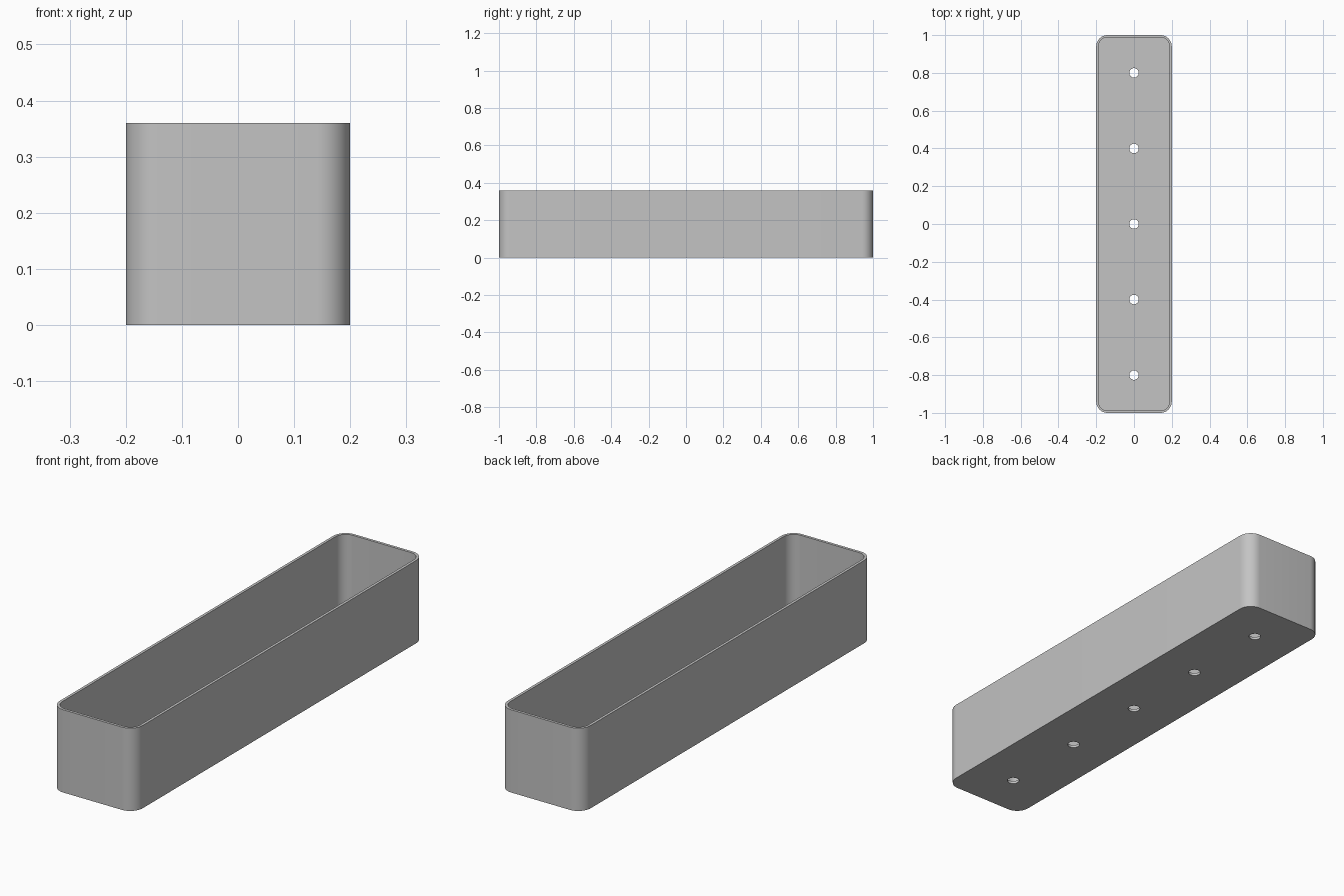
import bpy, bmesh, math
from mathutils import Matrix, Vector

cube = bpy.data.objects.get("Cube")
if cube:
    bpy.data.objects.remove(cube, do_unlink=True)

WIDTH, LENGTH, HEIGHT = 0.4, 2.0, 0.36
WALL, RADIUS = 0.012, 0.06
HOLE_RADIUS, HOLE_SPACING = 0.025, 0.4

grey = bpy.data.materials.new("grey")
grey.use_nodes = True
colour = (0.55, 0.55, 0.55, 1)
grey.diffuse_color = colour
grey.node_tree.nodes["Principled BSDF"].inputs["Base Color"].default_value = colour


def make_object(name, bm):
    mesh = bpy.data.meshes.new(name)
    bm.to_mesh(mesh)
    bm.free()
    mesh.materials.append(grey)
    obj = bpy.data.objects.new(name, mesh)
    bpy.context.collection.objects.link(obj)
    return obj


def rounded_box(name, width, length, bottom, top, radius):
    """Box with rounded upright edges."""
    bm = bmesh.new()
    bmesh.ops.create_cube(bm, size=1)
    bmesh.ops.scale(bm, vec=(width, length, top - bottom), verts=bm.verts)
    bmesh.ops.translate(bm, vec=(0, 0, (top + bottom) / 2), verts=bm.verts)
    upright = [e for e in bm.edges
               if abs(e.verts[0].co.z - e.verts[1].co.z) > 0.01]
    bmesh.ops.bevel(bm, geom=upright, offset=radius, segments=12,
                    profile=0.5, affect='EDGES')
    return make_object(name, bm)


# Outer body, the hollow inside it and the drain holes through the floor
trough = rounded_box("planter_trough", WIDTH, LENGTH, 0, HEIGHT, RADIUS)
hollow = rounded_box("hollow_cutter", WIDTH - 2 * WALL, LENGTH - 2 * WALL,
                     WALL, HEIGHT + 0.1, RADIUS - WALL)

bm = bmesh.new()
for i in range(-2, 3):
    bmesh.ops.create_cone(bm, cap_ends=True, segments=32,
                          radius1=HOLE_RADIUS, radius2=HOLE_RADIUS, depth=0.1,
                          matrix=Matrix.Translation(Vector((0, i * HOLE_SPACING, 0))))
holes = make_object("drain_hole_cutter", bm)

# Cut, then discard the cutters
bpy.context.view_layer.objects.active = trough
for cutter in (hollow, holes):
    cutter.hide_render = True
    mod = trough.modifiers.new(cutter.name, 'BOOLEAN')
    mod.operation = 'DIFFERENCE'
    mod.solver = 'EXACT'
    mod.object = cutter
    bpy.ops.object.modifier_apply(modifier=mod.name)
    bpy.data.objects.remove(cutter, do_unlink=True)

# Smooth corners, crisp rims
bpy.ops.object.select_all(action='DESELECT')
trough.select_set(True)
bpy.ops.object.shade_smooth_by_angle(angle=math.radians(30))
